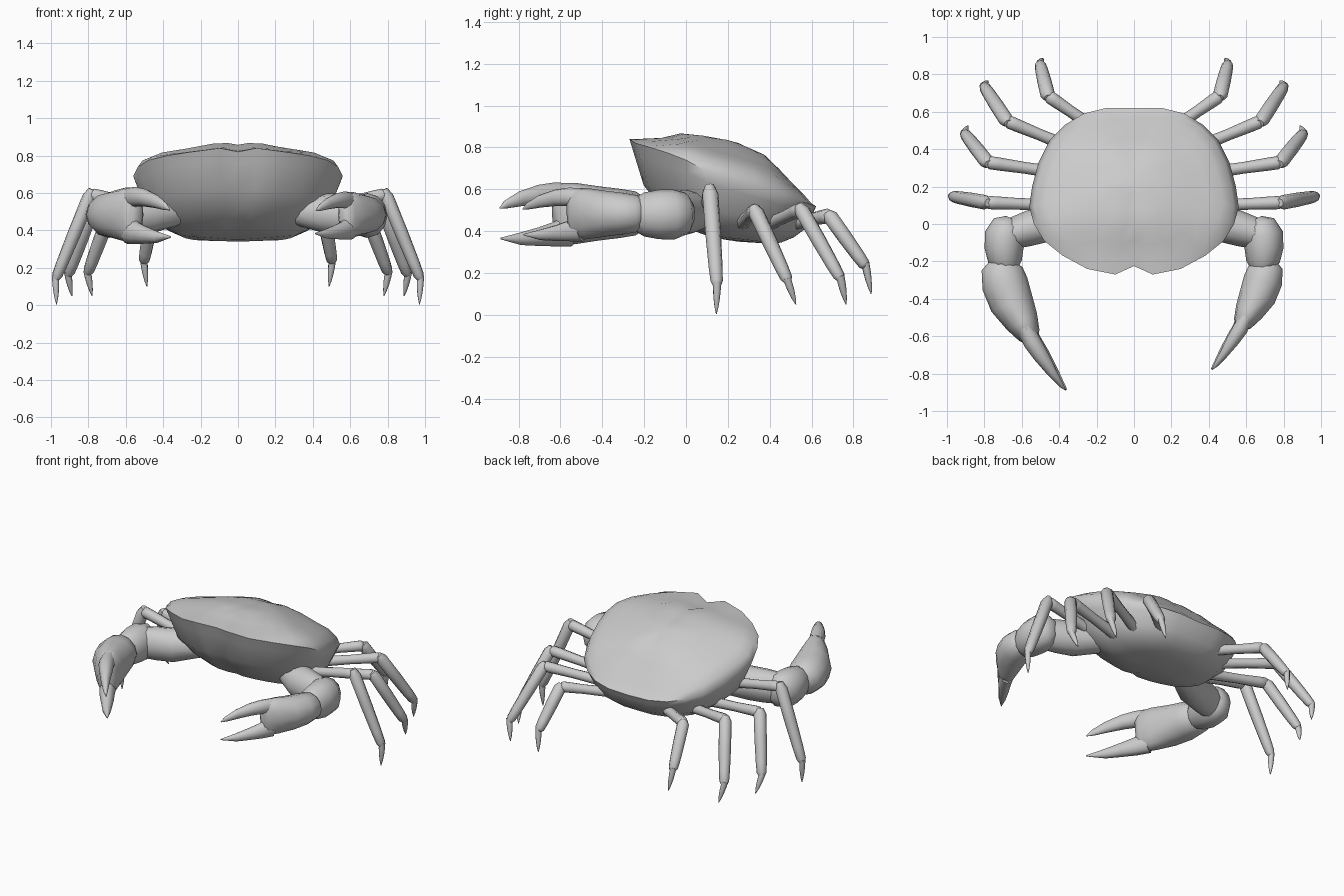
import bpy
import bmesh
import math
from mathutils import Vector

cube = bpy.data.objects.get("Cube")
if cube:
    bpy.data.objects.remove(cube)

grey = bpy.data.materials.new("shell grey")
grey.use_nodes = True
GREY = (0.6, 0.6, 0.6, 1)
grey.diffuse_color = GREY
grey.node_tree.nodes["Principled BSDF"].inputs["Base Color"].default_value = GREY
parts = []


def finish(name, bm):
    bmesh.ops.recalc_face_normals(bm, faces=bm.faces)
    mesh = bpy.data.meshes.new(name)
    bm.to_mesh(mesh)
    bm.free()
    mesh.materials.append(grey)
    obj = bpy.data.objects.new(name, mesh)
    bpy.context.collection.objects.link(obj)
    parts.append(obj)


def bridge(bm, a, b):
    for i in range(len(a)):
        j = (i + 1) % len(a)
        bm.faces.new((a[i], a[j], b[j], b[i]))


def tube(name, sections, sides=10, mirror=1):
    """Loft of ellipses: each section is (x, y, z, half width, half height)."""
    pts = [Vector((s[0] * mirror, s[1], s[2])) for s in sections]
    run = pts[-1] - pts[0]
    side = Vector((-run.y, run.x, 0)).normalized()
    bm = bmesh.new()
    rings = []
    for i, (p, s) in enumerate(zip(pts, sections)):
        tangent = (pts[min(i + 1, len(pts) - 1)] - pts[max(i - 1, 0)]).normalized()
        across = (side - tangent * side.dot(tangent)).normalized()
        up = tangent.cross(across)
        ring = []
        for k in range(sides):
            a = math.tau * k / sides
            ring.append(bm.verts.new(p + across * s[3] * math.cos(a) + up * s[4] * math.sin(a)))
        rings.append(ring)
    for a, b in zip(rings, rings[1:]):
        bridge(bm, a, b)
    bm.faces.new(rings[0])
    bm.faces.new(rings[-1])
    finish(name, bm)


def interp(table, v):
    for (a, fa), (b, fb) in zip(table, table[1:]):
        if v <= b:
            return fa + (fb - fa) * max(0, (v - a) / (b - a))
    return table[-1][1]


# Body: rim outline with domed rings above and funnel rings below
half = [(0, -.225, .82), (.1, -.27, .84), (.25, -.24, .82), (.38, -.17, .80),
        (.48, -.09, .775), (.535, .0, .74), (.56, .09, .69), (.545, .2, .65),
        (.51, .33, .61), (.45, .45, .57), (.37, .53, .55), (.27, .59, .53),
        (.15, .62, .52), (0, .62, .515)]
rim = half + [(-x, y, z) for x, y, z in half[-2:0:-1]]
ridge = [(-.27, .84), (-.12, .85), (-.02, .88), (.2, .84), (.4, .785), (.55, .635), (.62, .52)]
floor = [(-.2, .46), (-.1, .445), (.05, .395), (.15, .365), (.4, .34)]
swell = [(0, 1), (.3, .93), (.55, .8), (.85, .6), (.95, .4), (1, 0)]
MID = .25
bm = bmesh.new()


def ring_at(scale, height):
    ring = []
    for x, y, z in rim:
        nx, ny = x * scale, MID + (y - MID) * scale
        ring.append(bm.verts.new((nx, ny, height(nx, ny, z))))
    return ring


rings = []
for s, drop in ((.35, 1), (.55, .97), (.72, .82), (.87, .58), (.96, .18)):
    rings.append(ring_at(s, lambda x, y, z: z + (interp(floor, y) - z) * drop))
rings.append(ring_at(1, lambda x, y, z: z))
for s in (.955, .85, .7, .53, .35, .17):
    w = interp(swell, s)
    # Two low crests run along the back, either side of the middle
    rings.append(ring_at(s, lambda x, y, z: z + (interp(ridge, y) - .1 * abs(abs(x) - .1) - z) * w))
for a, b in zip(rings, rings[1:]):
    bridge(bm, a, b)
for ring, table in ((rings[0], floor), (rings[-1], ridge)):
    tip = bm.verts.new((0, MID, interp(table, MID) - .005))
    for i in range(len(ring)):
        bm.faces.new((ring[i], ring[(i + 1) % len(ring)], tip))
finish("carapace", bm)

# Walking legs: root, knee, ankle, tip
legs = [((.44, .10, .52), (.79, .115, .592), (.975, .148, .14), (.97, .145, .005)),
        ((.38, .27, .44), (.785, .33, .50), (.908, .487, .16), (.888, .525, .05)),
        ((.34, .41, .44), (.68, .55, .505), (.804, .74, .17), (.78, .765, .05)),
        ((.22, .52, .44), (.46, .685, .475), (.503, .86, .23), (.487, .885, .10))]
for m, label in ((1, "left"), (-1, "right")):
    for n, joints in enumerate(legs, 1):
        root, knee, ankle, tip = map(Vector, joints)
        name = f"{label}_leg_{n}"
        upper = [(*root.lerp(knee, t), r, r) for t, r in
                 ((0, .034), (.5, .031), (.85, .035), (.96, .035), (1.01, .022))]
        tube(name + "_upper", upper, 8, m)
        lower = [(*knee.lerp(ankle, t), r, r * .95) for t, r in
                 ((-.06, .022), (.03, .039), (.45, .038), (.8, .034), (.95, .03), (1, .02))]
        tube(name + "_lower", lower, 8, m)
        spike = [(*ankle.lerp(tip, t), r, r) for t, r in
                 ((-.15, .02), (.15, .019), (.45, .016), (.75, .01), (1, .002))]
        tube(name + "_tip", spike, 8, m)

# Claw arms: the right claw is larger than the left
WRIST = Vector((.69, -.2, .48))
palm = [(.70, -.19, .485, .06, .07), (.705, -.24, .485, .11, .105), (.69, -.32, .485, .124, .118),
        (.655, -.42, .485, .118, .13), (.60, -.52, .485, .092, .145), (.56, -.595, .482, .062, .148),
        (.545, -.62, .48, .04, .11)]
upper_finger = [(.58, -.56, .57, .045, .06), (.545, -.63, .58, .048, .053), (.50, -.70, .575, .042, .047),
                (.44, -.79, .555, .028, .036), (.39, -.86, .528, .014, .02), (.365, -.89, .51, .002, .003)]
lower_finger = [(.58, -.56, .40, .052, .075), (.54, -.63, .385, .048, .058), (.49, -.70, .374, .04, .045),
                (.43, -.79, .364, .027, .03), (.36, -.885, .365, .003, .004)]
shoulder = [(.34, .08, .50, .09, .08), (.48, .0, .49, .10, .108), (.58, -.03, .485, .092, .108),
            (.68, -.06, .48, .08, .10)]
elbow = [(.655, .03, .485, .03, .05), (.67, .0, .485, .085, .10), (.69, -.06, .48, .108, .12),
         (.695, -.13, .48, .104, .118), (.69, -.20, .48, .09, .105), (.69, -.235, .48, .07, .085)]
for m, label, size in ((1, "left", .84), (-1, "right", 1)):
    tube(label + "_shoulder", shoulder, 12, m)
    tube(label + "_elbow", elbow, 12, m)
    for name, sections in (("palm", palm), ("upper_finger", upper_finger), ("lower_finger", lower_finger)):
        scaled = [(*(WRIST + (Vector(s[:3]) - WRIST) * size), s[3] * size, s[4] * size) for s in sections]
        tube(f"{label}_{name}", scaled, 12, m)

# Smooth shading with sharp creases
bpy.ops.object.select_all(action="DESELECT")
for obj in parts:
    obj.select_set(True)
bpy.context.view_layer.objects.active = parts[0]
bpy.ops.object.shade_smooth_by_angle(angle=math.radians(60))
